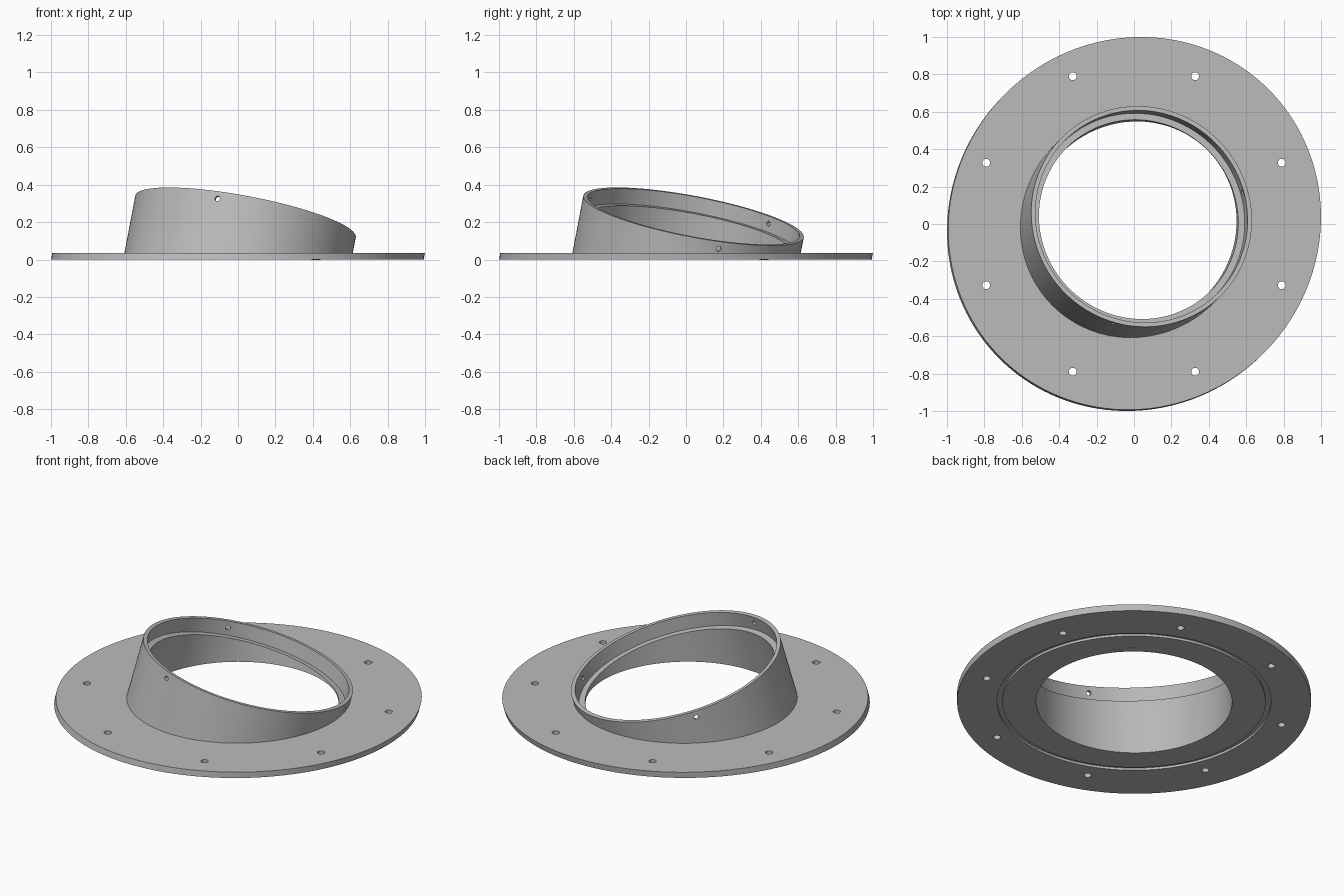
import bpy, bmesh
from math import sin, cos, pi, radians, sqrt
from mathutils import Vector, Matrix

cube = bpy.data.objects.get("Cube")
if cube:
    bpy.data.objects.remove(cube, do_unlink=True)

TILT = radians(15)
SEGMENTS = 144
ORIGIN = Vector((0, 0, 0.0175))
# Collar frame: AXIS leans to the back left, DOWN points at the low side of the rim
AXIS = Vector((sin(TILT) / sqrt(2), sin(TILT) / sqrt(2), cos(TILT)))
DOWN = Vector((cos(TILT) / sqrt(2), cos(TILT) / sqrt(2), -sin(TILT)))
SIDE = AXIS.cross(DOWN)
RIM, LEDGE = 0.22, 0.135
THICK = 0.035


def square_cut(radius, along):
    """Tilted cylinder cut square to its axis."""
    return lambda t: ORIGIN + radius * (cos(t) * DOWN + sin(t) * SIDE) + along * AXIS


def level_cut(radius, z):
    """Tilted cylinder cut by a level plane."""
    def point(t):
        p = square_cut(radius, 0)(t)
        return p + AXIS * ((z - p.z) / AXIS.z)
    return point


def circle(radius, z):
    return lambda t: Vector((radius * cos(t + pi / 4), radius * sin(t + pi / 4), z))


metal = bpy.data.materials.new("light grey")
metal.use_nodes = True
metal.diffuse_color = (0.5, 0.5, 0.5, 1)
metal.node_tree.nodes["Principled BSDF"].inputs["Base Color"].default_value = (0.5, 0.5, 0.5, 1)


def make_object(name, bm):
    bmesh.ops.recalc_face_normals(bm, faces=bm.faces)
    mesh = bpy.data.meshes.new(name)
    bm.to_mesh(mesh)
    bm.free()
    mesh.materials.append(metal)
    obj = bpy.data.objects.new(name, mesh)
    bpy.context.collection.objects.link(obj)
    return obj


# Flange and collar: one closed section swept around the opening
section = [
    level_cut(0.542, 0),
    circle(0.728, 0), circle(0.728, 0.014), circle(0.758, 0.014), circle(0.758, 0),
    level_cut(0.979, 0), level_cut(0.979, THICK),
    level_cut(0.6, THICK), square_cut(0.6, RIM),
    square_cut(0.577, RIM), square_cut(0.577, LEDGE), square_cut(0.542, LEDGE),
]
bm = bmesh.new()
loops = [[bm.verts.new(f(2 * pi * i / SEGMENTS)) for i in range(SEGMENTS)] for f in section]
for k, a in enumerate(loops):
    b = loops[(k + 1) % len(loops)]
    for i in range(SEGMENTS):
        j = (i + 1) % SEGMENTS
        bm.faces.new((a[i], a[j], b[j], b[i]))
body = make_object("flanged_collar", bm)

# Hole cutters: eight bolt holes in the flange, three screw holes near the rim
bm = bmesh.new()


def add_pin(centre, direction, radius, length):
    turn = direction.to_track_quat('Z', 'Y').to_matrix().to_4x4()
    bmesh.ops.create_cone(bm, cap_ends=True, segments=24, radius1=radius, radius2=radius,
                          depth=length, matrix=Matrix.Translation(centre) @ turn)


for k in range(8):
    add_pin(circle(0.855, THICK / 2)((k + 0.5) * pi / 4), Vector((0, 0, 1)), 0.021, 0.1)
for degrees in (-150, -30, 90):
    t = radians(degrees)
    add_pin(square_cut(0.588, RIM - 0.04)(t), cos(t) * DOWN + sin(t) * SIDE, 0.014, 0.08)
cutter = make_object("hole_cutter", bm)
cutter.hide_render = True

cut = body.modifiers.new("holes", 'BOOLEAN')
cut.operation = 'DIFFERENCE'
cut.solver = 'EXACT'
cut.object = cutter
bpy.ops.object.select_all(action='DESELECT')
bpy.context.view_layer.objects.active = body
body.select_set(True)
bpy.ops.object.modifier_apply(modifier=cut.name)
bpy.data.objects.remove(cutter, do_unlink=True)
bpy.ops.object.shade_smooth_by_angle(angle=radians(30))
